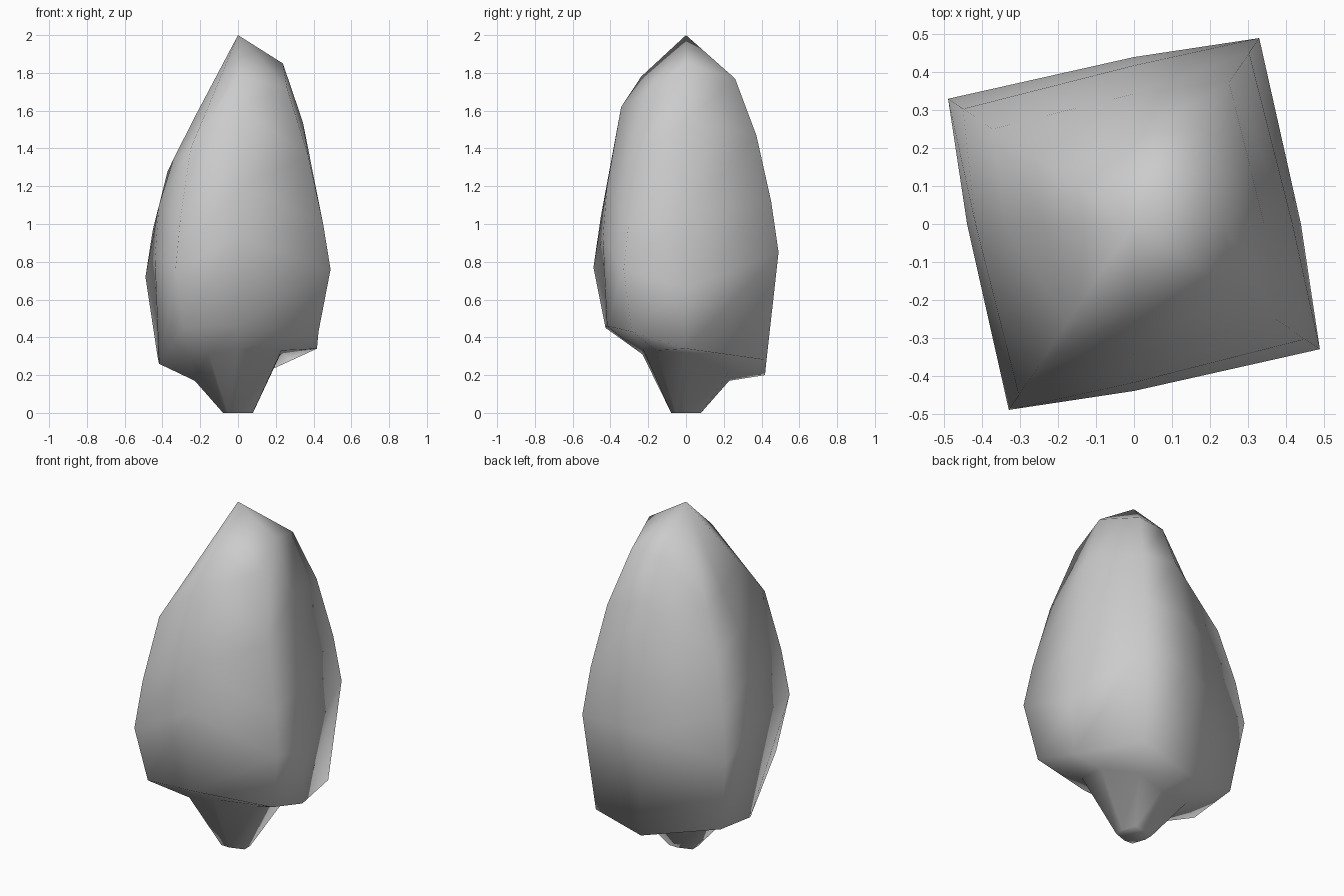
import bpy, bmesh

# ring plan at full size: corners of a slightly turned square plus side mids on the axes
directions = [(0.33, 0.49), (0, 0.44), (-0.49, 0.33), (-0.44, 0),
              (-0.33, -0.49), (0, -0.44), (0.49, -0.33), (0.44, 0)]

# each ring: corner scale, mid scale, then the height of each column
# (back right, back, back left, left, front left, front, front right, right)
rings = [
    (0.16, 0.18, [0] * 8),
    (0.47, 0.52, [0.22, 0.17, 0.21, 0.17, 0.31, 0.34, 0.33, 0.32]),
    (0.87, 0.95, [0.28, 0.20, 0.30, 0.26, 0.45, 0.46, 0.43, 0.34]),
    (1.00, 1.00, [0.85, 0.82, 0.72, 0.82, 0.77, 0.93, 0.76, 0.66]),
    (0.92, 0.95, [1.12, 1.16, 0.97, 1.10, 1.04, 1.20, 1.00, 1.05]),
    (0.76, 0.78, [1.47, 1.52, 1.28, 1.34, 1.40, 1.62, 1.36, 1.54]),
    (0.53, 0.54, [1.77, 1.77, 1.50, 1.55, 1.58, 1.78, 1.72, 1.85]),
]

bm = bmesh.new()
loops = []
for corner, mid, heights in rings:
    loops.append([bm.verts.new((x * s, y * s, z))
                  for (x, y), z, s in zip(directions, heights, [corner, mid] * 4)])

# skin between neighbouring rings
for low, high in zip(loops, loops[1:]):
    for i in range(8):
        j = (i + 1) % 8
        bm.faces.new((low[i], low[j], high[j], high[i]))

# pointed top and flat foot
tip = bm.verts.new((0, 0, 2))
for i in range(8):
    bm.faces.new((loops[-1][i], loops[-1][(i + 1) % 8], tip))
bm.faces.new(loops[0][::-1])
bmesh.ops.recalc_face_normals(bm, faces=bm.faces)
for face in bm.faces:
    face.smooth = True

mesh = bpy.data.meshes.new("tree_body")
bm.to_mesh(mesh)
bm.free()
bpy.context.collection.objects.link(bpy.data.objects.new("tree_body", mesh))
